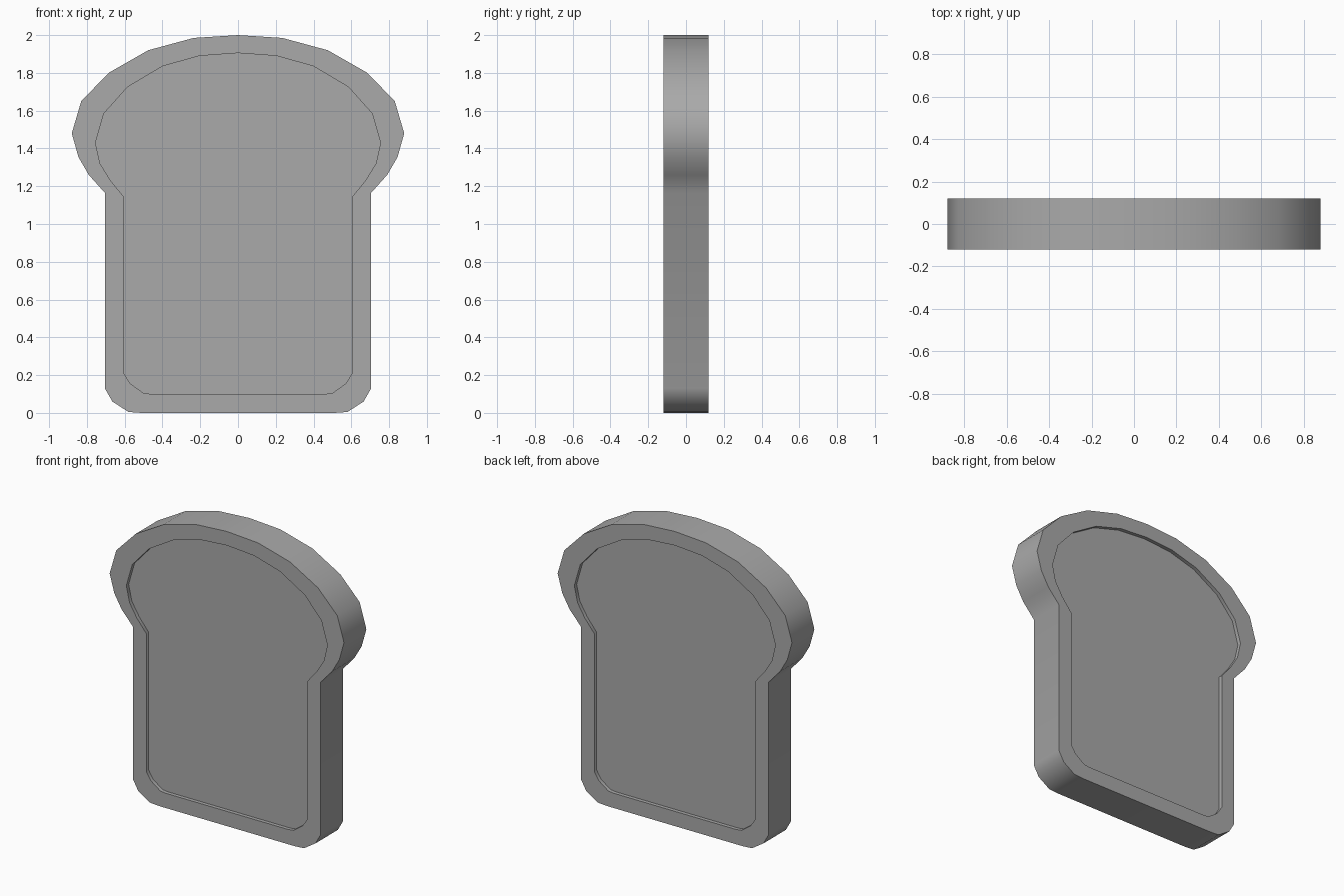
import bpy
import bmesh
import math

cube = bpy.data.objects.get("Cube")
if cube:
    bpy.data.objects.remove(cube, do_unlink=True)

HALF_DEPTH = 0.12
RECESS = 0.025

# Matching right-hand profiles, from the crown down to the base
CRUST = [(0.235, 1.985), (0.475, 1.92), (0.685, 1.80), (0.83, 1.65),
         (0.88, 1.48), (0.845, 1.355), (0.79, 1.26), (0.705, 1.165),
         (0.705, 0.13), (0.665, 0.06), (0.58, 0.005), (0.51, 0)]
CRUMB = [(0.205, 1.89), (0.40, 1.835), (0.585, 1.725), (0.71, 1.585),
         (0.755, 1.43), (0.73, 1.32), (0.675, 1.23), (0.605, 1.145),
         (0.605, 0.21), (0.57, 0.155), (0.50, 0.105), (0.46, 0.10)]


def closed_profile(top, half):
    """Mirror a half profile into a closed outline."""
    return [(0, top)] + half + [(-x, z) for x, z in reversed(half)]


def add_ring(bm, outline, y):
    return [bm.verts.new((x, y, z)) for x, z in outline]


def bridge(bm, a, b):
    n = len(a)
    for i in range(n):
        j = (i + 1) % n
        bm.faces.new((a[i], a[j], b[j], b[i]))


grey = bpy.data.materials.new("mid_grey")
grey.use_nodes = True
colour = (0.4, 0.4, 0.4, 1)
grey.diffuse_color = colour
grey.node_tree.nodes["Principled BSDF"].inputs["Base Color"].default_value = colour

# Slice: crust band, flat rims and a shallow recessed crumb on both sides
outer = closed_profile(2.0, CRUST)
inner = closed_profile(1.905, CRUMB)
bm = bmesh.new()
rims = []
for side in (-1, 1):
    rim = add_ring(bm, outer, side * HALF_DEPTH)
    lip = add_ring(bm, inner, side * HALF_DEPTH)
    floor = add_ring(bm, inner, side * (HALF_DEPTH - RECESS))
    bridge(bm, rim, lip)
    bridge(bm, lip, floor)
    bm.faces.new(floor)
    rims.append(rim)
bridge(bm, *rims)
bmesh.ops.recalc_face_normals(bm, faces=bm.faces)

mesh = bpy.data.meshes.new("bread_slice")
bm.to_mesh(mesh)
bm.free()
mesh.materials.append(grey)
bread = bpy.data.objects.new("bread_slice", mesh)
bpy.context.collection.objects.link(bread)

# Smooth around the crust, crisp at the rims
bpy.ops.object.select_all(action='DESELECT')
bread.select_set(True)
bpy.context.view_layer.objects.active = bread
bpy.ops.object.shade_smooth_by_angle(angle=math.radians(50))
